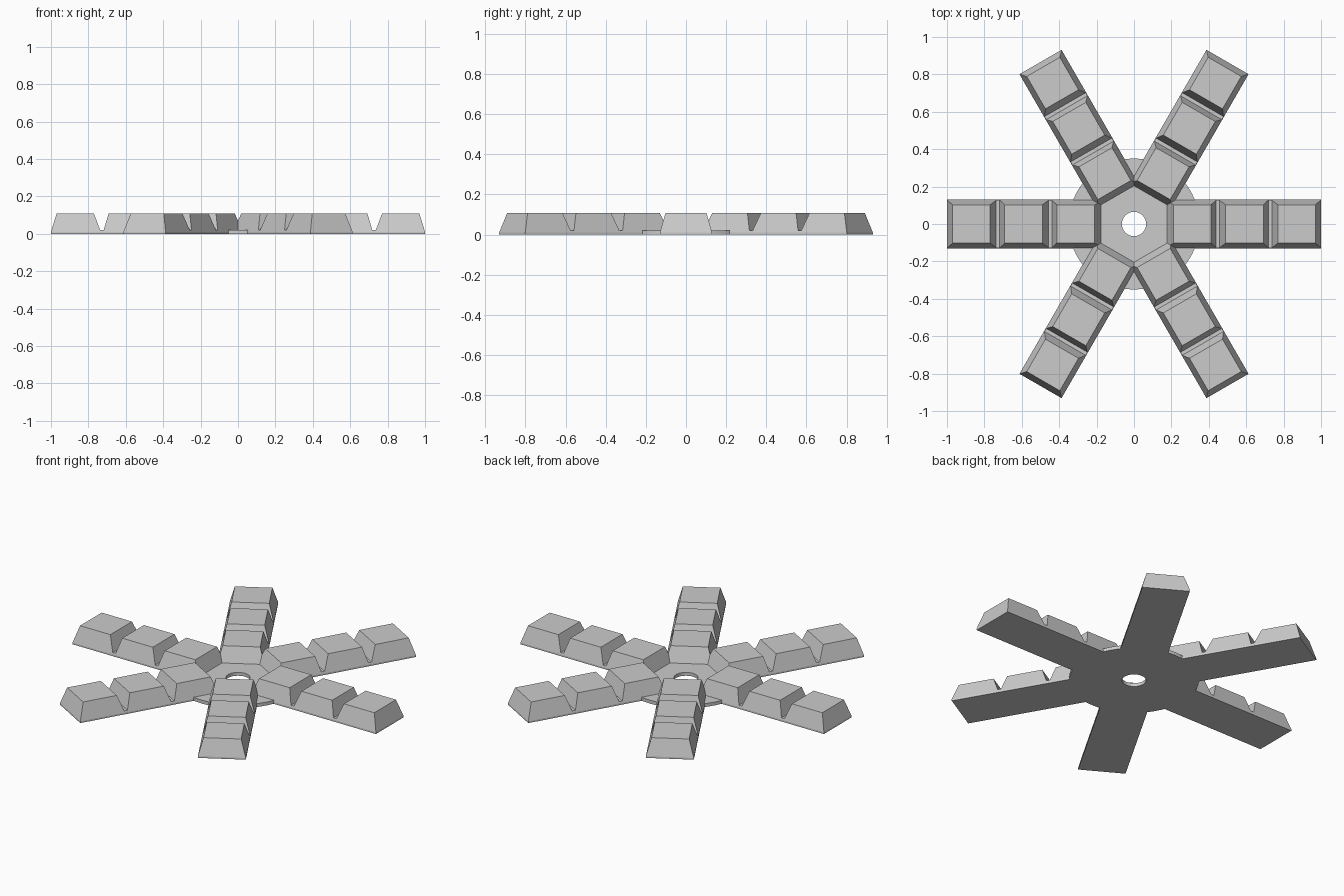
import bpy, bmesh, math
from mathutils import Matrix

cube = bpy.data.objects.get("Cube")
if cube:
    bpy.data.objects.remove(cube, do_unlink=True)

ARMS = 6
HEIGHT, FLOOR, LIP = 0.108, 0.02, 0.01
BASE_W, TOP_W = 0.13, 0.102
PITCH = 0.28

grey = bpy.data.materials.new("plain grey")
grey.use_nodes = True
colour = (0.6, 0.6, 0.6, 1)
grey.diffuse_color = colour
grey.node_tree.nodes["Principled BSDF"].inputs["Base Color"].default_value = colour


def finish(name, bm):
    bmesh.ops.remove_doubles(bm, verts=bm.verts, dist=1e-5)
    bmesh.ops.recalc_face_normals(bm, faces=bm.faces)
    mesh = bpy.data.meshes.new(name)
    bm.to_mesh(mesh)
    bm.free()
    mesh.materials.append(grey)
    obj = bpy.data.objects.new(name, mesh)
    bpy.context.collection.objects.link(obj)
    return obj


def section(x, z):
    """Cross-section of an arm: short upright lip, then sides leaning inward."""
    w = BASE_W + (TOP_W - BASE_W) * (z - LIP) / (HEIGHT - LIP)
    half = [(BASE_W, 0), (BASE_W, LIP), (w, z)]
    return [(x, y, h) for y, h in half] + [(x, -y, h) for y, h in reversed(half)]


def loft(bm, rings, closed=False):
    rings = [[bm.verts.new(p) for p in ring] for ring in rings]
    pairs = list(zip(rings, rings[1:]))
    if closed:
        pairs.append((rings[-1], rings[0]))
    for a, b in pairs:
        n = len(a)
        for i in range(n):
            j = (i + 1) % n
            bm.faces.new((a[i], a[j], b[j], b[i]))
    return rings


# Arms: three tapered blocks each, parted by narrow V-shaped grooves
stations = []
for i in range(3):
    s = i * PITCH
    stations += [(0.177 + s, FLOOR), (0.21 + s, HEIGHT),
                 (0.412 + s, HEIGHT), (0.438 + s, FLOOR)]
stations[-2:] = [(0.97, HEIGHT), (1.0, LIP)]

for k in range(ARMS):
    bm = bmesh.new()
    rings = loft(bm, [section(x, z) for x, z in stations])
    bm.faces.new(rings[0])
    # The outer end finishes as a low upright lip
    end = rings[-1]
    bm.faces.new((end[0], end[1], end[4], end[5]))
    turn = Matrix.Rotation(k * math.tau / ARMS, 4, 'Z')
    bmesh.ops.transform(bm, matrix=turn, verts=bm.verts)
    finish(f"arm_{k + 1}", bm)

# Hub: thin round plate with a central hole
bm = bmesh.new()
outline = [(0.065, 0), (0.35, 0), (0.35, FLOOR), (0.065, FLOOR)]
steps = 64
rings = []
for i in range(steps):
    a = i * math.tau / steps
    rings.append([(r * math.cos(a), r * math.sin(a), z) for r, z in outline])
loft(bm, rings, closed=True)
hub = finish("hub_plate", bm)
bpy.ops.object.select_all(action='DESELECT')
hub.select_set(True)
bpy.context.view_layer.objects.active = hub
bpy.ops.object.shade_smooth_by_angle(angle=math.radians(30))
